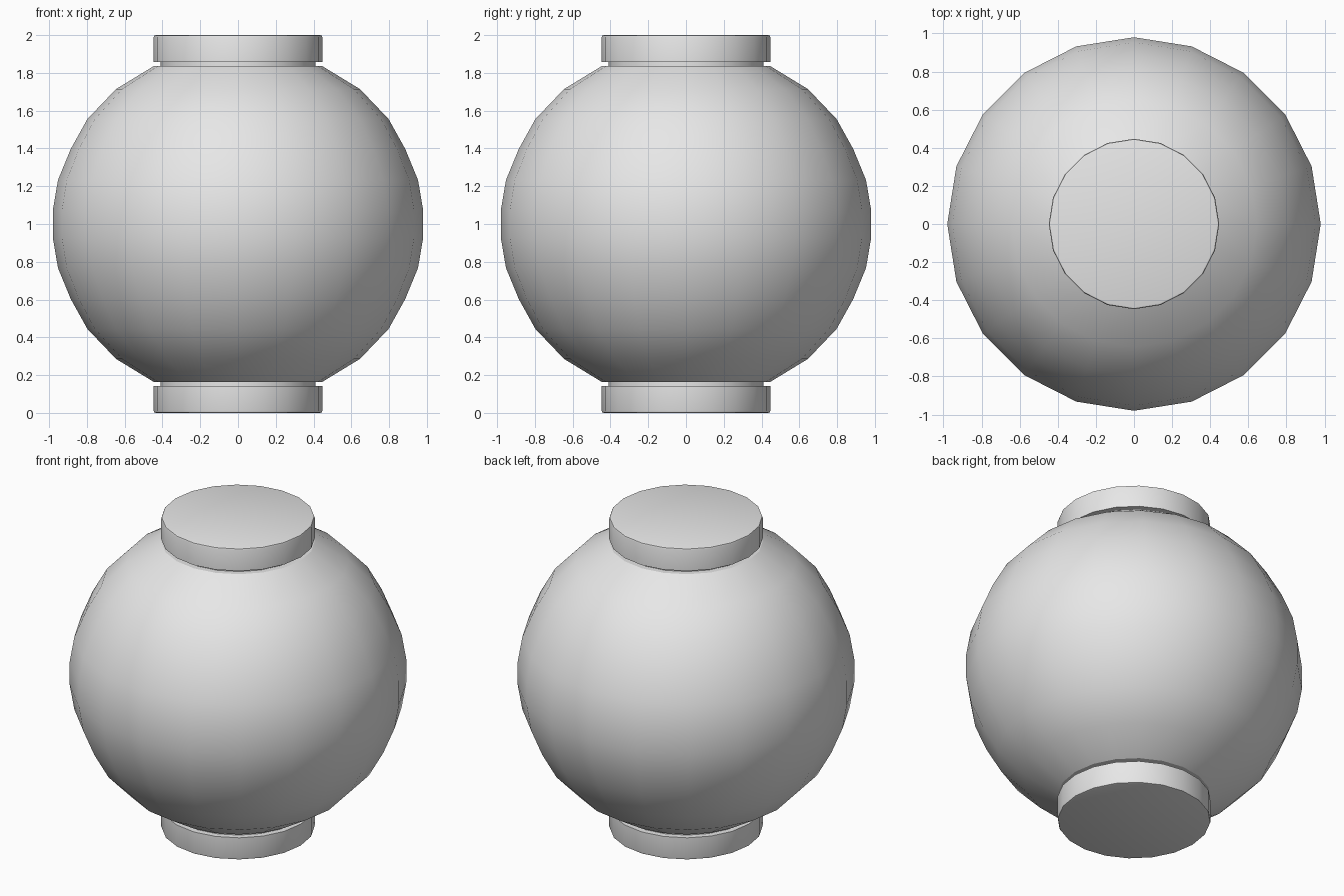
import bpy, bmesh, math

SIDES = 20
MID = 1.0  # height of the symmetry plane

cube = bpy.data.objects.get("Cube")
if cube:
    bpy.data.objects.remove(cube, do_unlink=True)

grey = bpy.data.materials.new("light_grey")
grey.use_nodes = True
grey.diffuse_color = (0.8, 0.8, 0.8, 1)
grey.node_tree.nodes["Principled BSDF"].inputs["Base Color"].default_value = (0.8, 0.8, 0.8, 1)


def lathe(name, profile, smooth_angle):
    """Revolve (radius, height) points around z and close both ends."""
    bm = bmesh.new()
    rings = []
    for r, z in profile:
        angles = [math.tau * i / SIDES for i in range(SIDES)]
        rings.append([bm.verts.new((r * math.cos(a), r * math.sin(a), z)) for a in angles])
    for low, high in zip(rings, rings[1:]):
        for i in range(SIDES):
            j = (i + 1) % SIDES
            bm.faces.new((low[i], low[j], high[j], high[i]))
    bm.faces.new(rings[0])
    bm.faces.new(rings[-1])
    bmesh.ops.recalc_face_normals(bm, faces=bm.faces)
    mesh = bpy.data.meshes.new(name)
    bm.to_mesh(mesh)
    bm.free()
    mesh.materials.append(grey)
    obj = bpy.data.objects.new(name, mesh)
    bpy.context.collection.objects.link(obj)
    bpy.ops.object.select_all(action="DESELECT")
    obj.select_set(True)
    bpy.context.view_layer.objects.active = obj
    bpy.ops.object.shade_smooth_by_angle(angle=math.radians(smooth_angle))
    return obj


# Globe: upper half as (radius, height above middle), mirrored below
upper = [(0.98, 0.075), (0.953, 0.233), (0.885, 0.398), (0.797, 0.556),
         (0.646, 0.714), (0.446, 0.836)]
globe = [(r, MID - h) for r, h in reversed(upper)] + [(r, MID + h) for r, h in upper]
lathe("globe", globe, 30)

# Narrow neck and rounded end cap at the top and the bottom
neck = [(0.41, 0.82), (0.41, 0.87)]
cap = [(0.447, 0.857), (0.447, 0.988), (0.444, 0.997), (0.435, 1.0)]
for side, sign in (("top", 1), ("bottom", -1)):
    lathe(side + "_neck", [(r, MID + sign * h) for r, h in neck], 30)
    lathe(side + "_cap", [(r, MID + sign * h) for r, h in cap], 50)
